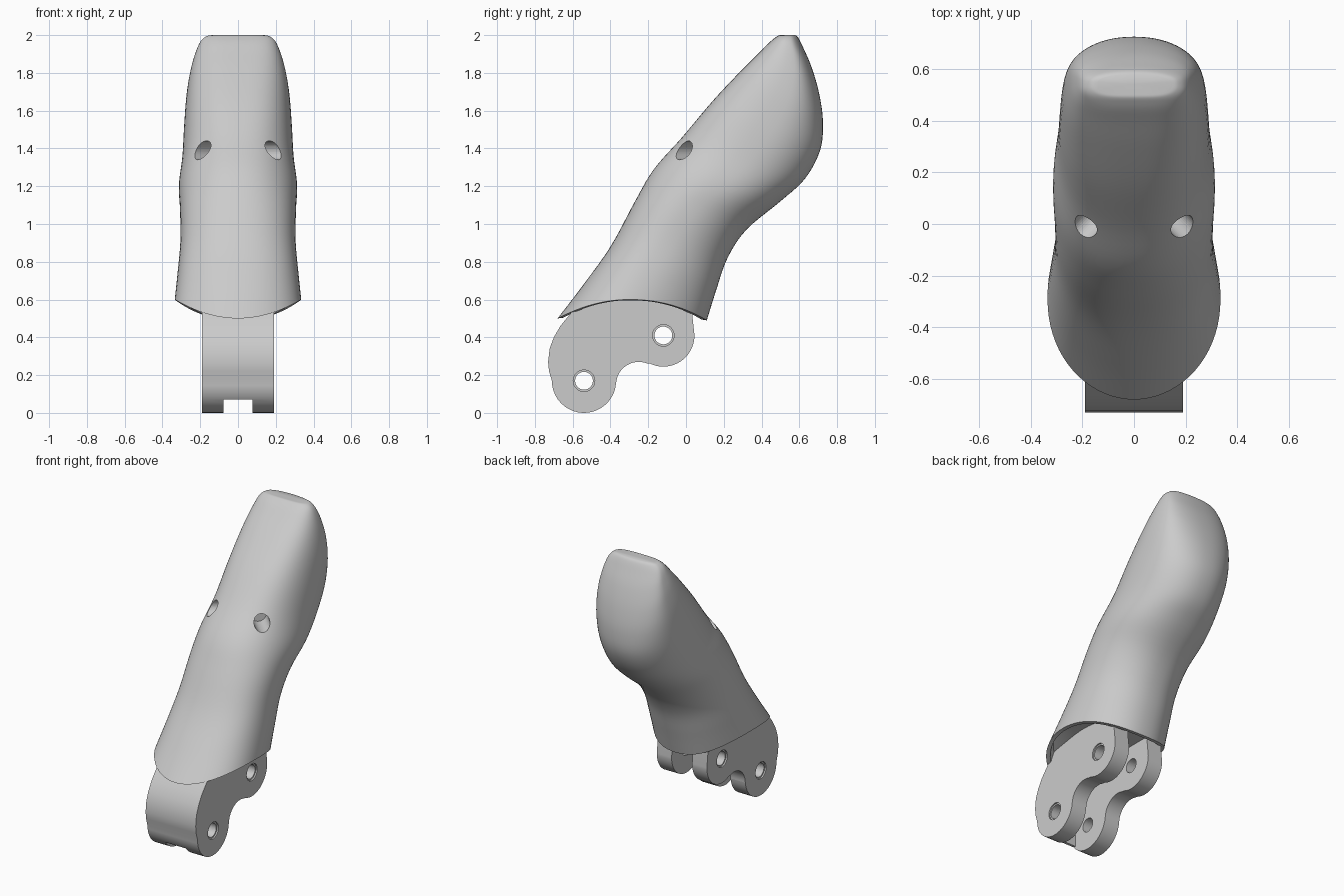
import bpy, bmesh, math
from mathutils import Vector

if "Cube" in bpy.data.objects:
    bpy.data.objects.remove(bpy.data.objects["Cube"], do_unlink=True)

grey = bpy.data.materials.new("light grey plastic")
grey.use_nodes = True
colour = (0.6, 0.6, 0.6, 1)
grey.diffuse_color = colour
grey.node_tree.nodes["Principled BSDF"].inputs["Base Color"].default_value = colour


def finish(name, bm):
    bmesh.ops.recalc_face_normals(bm, faces=bm.faces)
    mesh = bpy.data.meshes.new(name)
    bm.to_mesh(mesh)
    bm.free()
    mesh.materials.append(grey)
    obj = bpy.data.objects.new(name, mesh)
    bpy.context.collection.objects.link(obj)
    return obj


def prism(name, outline, half):
    """Extrude a (y, z) outline along x."""
    bm = bmesh.new()
    face = bm.faces.new([bm.verts.new((-half, y, z)) for y, z in outline])
    new = bmesh.ops.extrude_face_region(bm, geom=[face])["geom"]
    bmesh.ops.translate(bm, vec=(2 * half, 0, 0),
                        verts=[v for v in new if isinstance(v, bmesh.types.BMVert)])
    return finish(name, bm)


def rod(name, centre, axis, radius, length):
    bm = bmesh.new()
    bmesh.ops.create_cone(bm, cap_ends=True, segments=40, radius1=radius,
                          radius2=radius, depth=length)
    obj = finish(name, bm)
    obj.rotation_mode = 'QUATERNION'
    obj.rotation_quaternion = Vector(axis).to_track_quat('Z', 'Y')
    obj.location = centre
    return obj


def cut(target, cutter):
    cutter.hide_render = True
    cutter.hide_viewport = True
    cutter.display_type = 'WIRE'
    mod = target.modifiers.new("cut", 'BOOLEAN')
    mod.object = cutter
    mod.operation = 'DIFFERENCE'
    mod.solver = 'EXACT'


def smooth(obj, angle):
    bpy.ops.object.select_all(action='DESELECT')
    obj.select_set(True)
    bpy.context.view_layer.objects.active = obj
    bpy.ops.object.shade_smooth_by_angle(angle=math.radians(angle))


def arc(cy, cz, r, start, end, n=20):
    angles = [math.radians(start + (end - start) * i / n) for i in range(n + 1)]
    return [(cy + r * math.cos(a), cz + r * math.sin(a)) for a in angles]


# Shell sections: front y, z, back y, z, half width, side rise, front roundness
sections = [
    (-.68, .50, .11, .49, .335, .105, 1),
    (-.55, .67, .16, .65, .32, .08, .95),
    (-.40, .88, .22, .82, .305, .06, .9),
    (-.27, 1.12, .32, .97, .307, .03, .9),
    (-.17, 1.29, .50, 1.12, .313, 0, .9),
    (-.02, 1.46, .63, 1.24, .295, 0, .85),
    (.14, 1.65, .71, 1.39, .285, 0, .75),
    (.29, 1.81, .725, 1.54, .272, 0, .68),
    (.39, 1.91, .705, 1.69, .25, 0, .62),
    (.44, 1.96, .665, 1.83, .225, 0, .6),
    (.47, 1.985, .62, 1.935, .2, 0, .6),
    (.49, 1.998, .595, 1.985, .17, 0, .6),
    (.505, 2.0, .58, 2.0, .14, 0, .6),
]


def spline(a, b, c, d, t):
    return tuple(.5 * (2 * q + (r - p) * t + (2 * p - 5 * q + 4 * r - s) * t * t
                       + (3 * q - p - 3 * r + s) * t ** 3)
                 for p, q, r, s in zip(a, b, c, d))


def section_ring(section, count=72):
    fy, fz, by, bz, width, rise, front = section
    ring = []
    for i in range(count):
        a = math.tau * i / count
        s, c = math.sin(a), math.cos(a)
        e = front + (.9 - front) * (1 - c) / 2
        x = math.copysign(abs(s) ** e, s) * width
        k = (1 - math.copysign(abs(c) ** e, c)) / 2
        ring.append(Vector((x, fy + (by - fy) * k, fz + (bz - fz) * k + rise * s * s)))
    return ring


steps, last = 5, len(sections) - 1
rings = []
for i in range(last):
    near = [sections[min(max(i + o, 0), last)] for o in (-1, 0, 1, 2)]
    rings += [section_ring(spline(*near, j / steps)) for j in range(steps)]
rings.append(section_ring(sections[-1]))

# Recessed underside behind a thin lip
middle = sum(rings[0], Vector()) / len(rings[0])
lip = [middle + (p - middle) * .93 for p in rings[0]]
recess = [p + Vector((.0, .03, .06)) for p in lip]
rings = [recess, lip] + rings

bm = bmesh.new()
loops = [[bm.verts.new(p) for p in ring] for ring in rings]
for low, high in zip(loops, loops[1:]):
    for i in range(len(low)):
        j = (i + 1) % len(low)
        bm.faces.new((low[i], low[j], high[j], high[i]))
for loop in (loops[0], loops[-1]):
    hub = bm.verts.new(sum((v.co for v in loop), Vector()) / len(loop))
    for i in range(len(loop)):
        bm.faces.new((loop[i], loop[(i + 1) % len(loop)], hub))
shell = finish("fingertip_shell", bm)

# Angled holes on both sides of the shell
for side in (-1, 1):
    cut(shell, rod("shell_hole_cutter", (side * .2, -.02, 1.39),
                   (side, -1, 0), .05, .3))
smooth(shell, 40)

# Hinge block with two lugs
pins = [(-.54, .17), (-.12, .41)]
outline = (arc(*pins[1], .165, 0, -115) + arc(-.25, .15, .12, 70, 180)
           + arc(*pins[0], .17, -5, -180)
           + [(-.725, .22), (-.73, .27), (-.722, .34), (-.70, .40), (-.665, .46),
              (-.60, .54), (-.40, .74), (.03, .74), (.035, .5)])
hinge = prism("hinge_block", outline, .19)

# Slot between the lugs, closed by the front wall
slot = [(-.8, -.1), (-.8, .07), (-.66, .07), (-.66, .28), (-.56, .42),
        (-.3, .55), (.2, .55), (.2, -.1)]
cut(hinge, prism("slot_cutter", slot, .078))

# Pin holes with shallow countersinks
for y, z in pins:
    cut(hinge, rod("pin_hole_cutter", (0, y, z), (1, 0, 0), .047, .6))
    for side in (-1, 1):
        cut(hinge, rod("pin_rim_cutter", (side * .19, y, z), (1, 0, 0), .057, .02))
smooth(hinge, 30)
